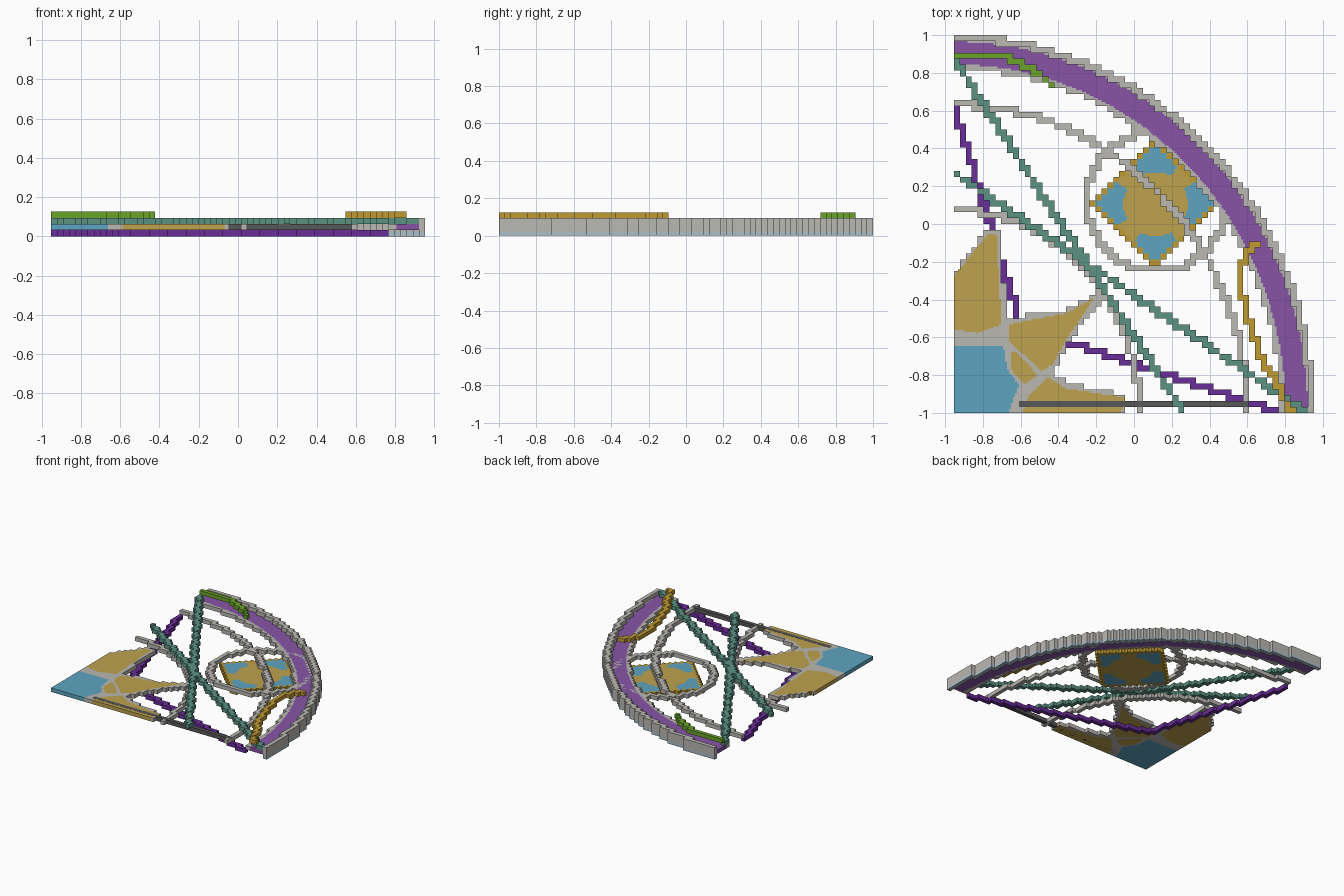
import bpy
import bmesh
from math import hypot, cos, sin, pi, atan2, floor

cube = bpy.data.objects.get("Cube")
if cube:
    bpy.data.objects.remove(cube)

V = 1 / 32            # block size
FINE = V / 3          # glass grain
X0, Y0 = -30.5 * V, -1.0
NX, NY = 61, 64


def linear(c):
    c /= 255
    return c / 12.92 if c <= 0.04045 else ((c + 0.055) / 1.055) ** 2.4


def material(name, *rgb):
    m = bpy.data.materials.new(name)
    m.use_nodes = True
    col = [linear(c) for c in rgb] + [1]
    m.diffuse_color = col
    m.node_tree.nodes["Principled BSDF"].inputs["Base Color"].default_value = col
    return m


GREY = material("light grey lead", 187, 184, 178)
PALE = material("pale blue grey", 172, 190, 200)
VIOLET = material("violet glass", 135, 84, 166)
PURPLE = material("deep purple", 106, 45, 152)
TEAL = material("teal", 92, 146, 132)
GREEN = material("green", 106, 163, 42)
AMBER = material("amber", 192, 155, 50)
GOLD = material("gold glass", 190, 162, 78)
BLUE = material("blue glass", 94, 165, 192)
DARK = material("dark grey", 88, 88, 88)


def build(name, cells, size, z0, z1):
    """Turn a dict of grid cells and materials into one blocky slab."""
    mats = list(dict.fromkeys(cells.values()))
    bm = bmesh.new()
    verts = {}

    def vert(i, j, z):
        if (i, j, z) not in verts:
            verts[i, j, z] = bm.verts.new((X0 + i * size, Y0 + j * size, z))
        return verts[i, j, z]

    for (i, j), mat in cells.items():
        ring = [(i, j), (i + 1, j), (i + 1, j + 1), (i, j + 1)]
        quads = [[vert(*p, z1) for p in ring],
                 [vert(*p, z0) for p in reversed(ring)]]
        for k, (di, dj) in enumerate([(0, -1), (1, 0), (0, 1), (-1, 0)]):
            if (i + di, j + dj) not in cells:
                a, b = ring[k], ring[(k + 1) % 4]
                quads.append([vert(*a, z0), vert(*b, z0), vert(*b, z1), vert(*a, z1)])
        for q in quads:
            bm.faces.new(q).material_index = mats.index(mat)
    mesh = bpy.data.meshes.new(name)
    bm.to_mesh(mesh)
    bm.free()
    for m in mats:
        mesh.materials.append(m)
    ob = bpy.data.objects.new(name, mesh)
    bpy.context.collection.objects.link(ob)
    return ob


def strip(name, mat, layer, path, lift=0):
    """Blocks along a path of points, on a numbered layer."""
    cells = {}
    for (ax, ay), (bx, by) in zip(path, path[1:]):
        n = int(hypot(bx - ax, by - ay) / V * 6) + 1
        for k in range(n + 1):
            i = floor((ax + (bx - ax) * k / n - X0) / V)
            j = floor((ay + (by - ay) * k / n - Y0) / V)
            cells[min(max(i, 0), NX - 1), min(max(j, 0), NY - 1)] = mat
    build(name, cells, V, layer * V, (layer + 1) * V + lift)


def paint(name, rule, size, z0, z1):
    """Fill the grid wherever the rule returns a material."""
    cells = {}
    for i in range(round(NX * V / size)):
        for j in range(round(NY * V / size)):
            mat = rule(X0 + (i + 0.5) * size, Y0 + (j + 0.5) * size)
            if mat:
                cells[i, j] = mat
    build(name, cells, size, z0, z1)


def snap(x, y):
    """Centre of the large block that holds a point."""
    return (X0 + (floor((x - X0) / V) + 0.5) * V,
            Y0 + (floor((y - Y0) / V) + 0.5) * V)


def arc(cx, cy, rx, ry, a0, a1, n=40):
    return [(cx + rx * cos(a0 + (a1 - a0) * k / n),
             cy + ry * sin(a0 + (a1 - a0) * k / n)) for k in range(n + 1)]


def inside(x, y, poly):
    hit = False
    for (ax, ay), (bx, by) in zip(poly, poly[1:] + poly[:1]):
        if (ay > y) != (by > y) and x < ax + (y - ay) * (bx - ax) / (by - ay):
            hit = not hit
    return hit


# Curved outer band: violet glass between lead edges, with a tall rim
def depth(x, y):
    return 1.953 * (1 - hypot((x - X0) / 1.906, (y - Y0) / 2))


def band_rule(x, y):
    if 0.034 < depth(x, y) < 0.152:
        return VIOLET
    return GREY if 0 <= depth(*snap(x, y)) < 0.18 else None


def rim_rule(mat):
    return lambda x, y: mat if -0.004 <= depth(x, y) < 0.034 else None


paint("outer_band", band_rule, FINE, V, 2 * V)
paint("rim_base", rim_rule(PALE), V, 0, 0.75 * V)
paint("rim_wall", rim_rule(GREY), V, 0.75 * V, 3 * V)

# Four-pointed star window
SX, SY = 0.115, 0.105
star = [(SX + r * cos(k * pi / 4), SY + r * sin(k * pi / 4))
        for k, r in enumerate([0.34, 0.245] * 4)]


def star_rule(x, y):
    cx, cy = snap(x, y)
    if not inside(cx, cy, star):
        return None
    if not all(inside(cx + dx, cy + dy, star)
               for dx, dy in [(V, 0), (-V, 0), (0, V), (0, -V)]):
        return AMBER
    dx, dy = abs(x - SX), abs(y - SY)
    far, near = max(dx, dy), min(dx, dy)
    return BLUE if hypot(dx, dy) > 0.17 and near < 0.55 * far else GOLD


paint("star_window", star_rule, FINE, 0, V)

# Corner flower: lead outline with blue heart and gold petals
outline = [(-1, -1.1), (-1, -.33), (-.78, -.02), (-.7, -.02), (-.68, -.5), (-.35, -.45),
           (-.23, -.38), (-.13, -.37), (-.2, -.44), (-.34, -.62), (-.43, -.8),
           (-.35, -.84), (-.05, -.9), (-.05, -1.1)]
heart = [(-1, -1.1), (-1, -.65), (-.69, -.65), (-.67, -.77), (-.61, -.85), (-.7, -1.1)]
petals = [
    [(-1, -.33), (-.77, -.05), (-.73, -.05), (-.7, -.53), (-.83, -.58), (-1, -.55)],
    [(-.66, -.62), (-.66, -.53), (-.35, -.47), (-.21, -.39), (-.35, -.6),
     (-.43, -.74), (-.49, -.78)],
    [(-.65, -.68), (-.62, -.68), (-.51, -.8), (-.58, -.85), (-.65, -.77)],
    [(-.46, -.81), (-.36, -.87), (-.05, -.92), (-.05, -.96), (-.14, -1.1),
     (-.64, -1.1), (-.55, -.9)],
]


def flower_rule(x, y):
    if inside(x, y, heart):
        return BLUE
    if any(inside(x, y, p) for p in petals):
        return GOLD
    return GREY if inside(*snap(x, y), outline) else None


paint("corner_flower", flower_rule, FINE, V, 2 * V)

# Lead arcs and ring
strip("large_arc", GREY, 1, arc(X0, Y0, 1.55, 1.63, 0, pi / 2))
strip("small_arc", GREY, 1, arc(X0, Y0, 0.98, 1.075, 0, pi / 2))
strip("star_ring", GREY, 1, arc(0.12, 0.12, 0.37, 0.37, 0, 2 * pi))

# Straight bars
strip("front_bar", DARK, 1, [(-.6, -.95), (.58, -.95)], 0.001)
strip("steep_bar", TEAL, 2, [(-.95, .87), (.265, -1)])
strip("shallow_bar", TEAL, 2, [(-.95, .27), (.9, -.99)])
strip("lower_bars", PURPLE, 0, [(-.95, .62), (-.6, -.54), (.76, -.99)])

# Raised stems on top
strip("amber_stem", AMBER, 3, [(.65, -.11), (.58, -.18), (.56, -.3), (.6, -.5),
                               (.68, -.72), (.78, -.87), (.8, -.95), (.84, -.99)])
strip("green_stem", GREEN, 3, [(-.95, .89), (-.68, .89), (-.58, .84), (-.5, .8), (-.44, .735)])
